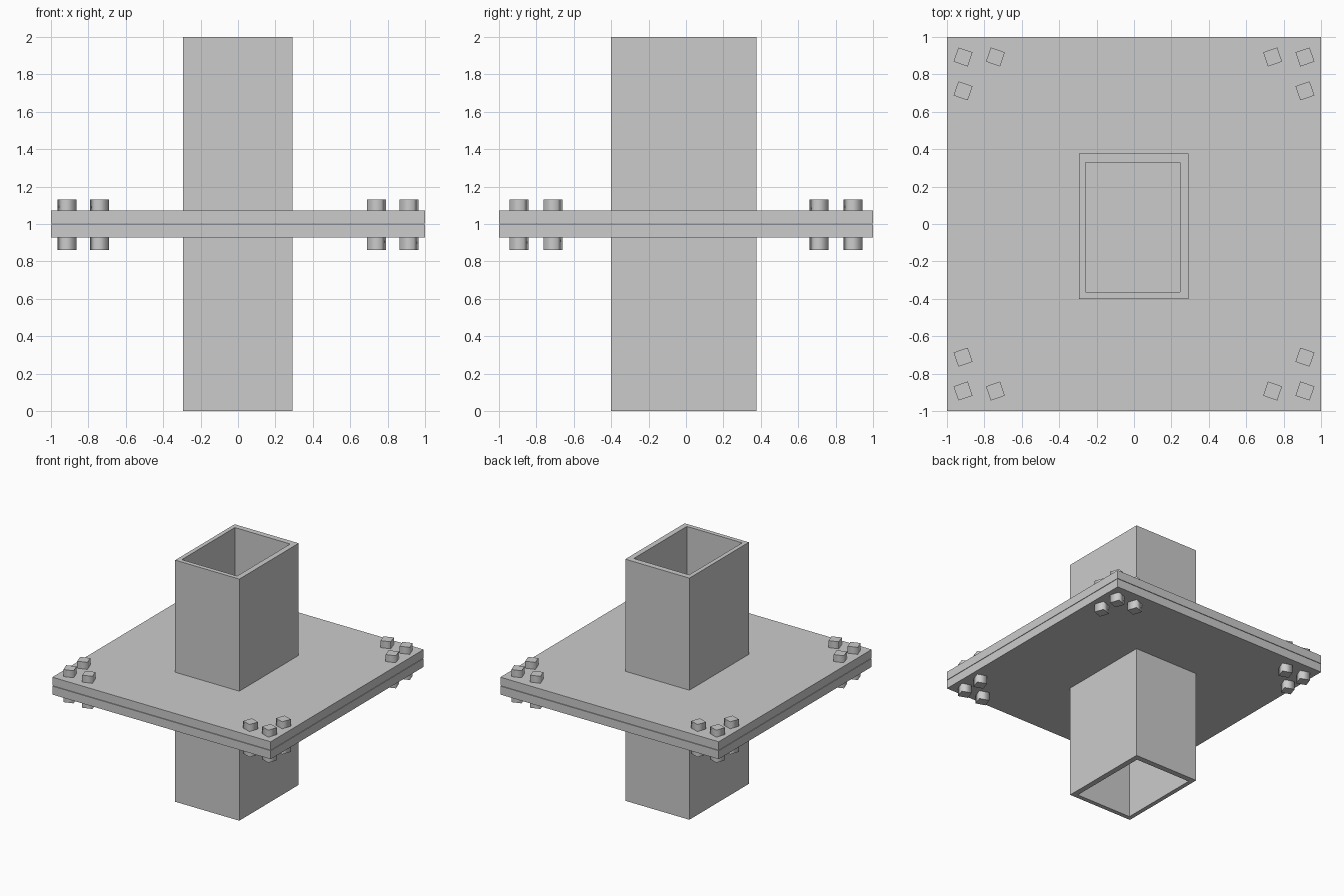
import bpy, bmesh, math
from mathutils import Matrix, Vector

if "Cube" in bpy.data.objects:
    bpy.data.objects.remove(bpy.data.objects["Cube"])

MID = 1.0        # height of the joint between the plates
GAP = 0.002      # fine seam between the plates
FACE = 0.072     # outer plate face, measured from the joint


def finish(name, bm):
    bmesh.ops.recalc_face_normals(bm, faces=bm.faces)
    mesh = bpy.data.meshes.new(name)
    bm.to_mesh(mesh)
    bm.free()
    obj = bpy.data.objects.new(name, mesh)
    bpy.context.collection.objects.link(obj)
    return obj


def plate(name, side):
    bm = bmesh.new()
    centre = Vector((0, 0, MID + side * (GAP + FACE) / 2))
    bmesh.ops.create_cube(bm, size=1, matrix=Matrix.Translation(centre)
                          @ Matrix.Diagonal((2, 2, FACE - GAP, 1)))
    return finish(name, bm)


def tube(name, z0, z1):
    # rectangular hollow section, walls slightly uneven in thickness
    def ring(x0, x1, y0, y1, z):
        return [bm.verts.new((x, y, z)) for x, y in
                ((x0, y0), (x1, y0), (x1, y1), (x0, y1))]
    bm = bmesh.new()
    outer, inner = (-0.295, 0.292, -0.40, 0.377), (-0.26, 0.247, -0.364, 0.33)
    rings = [ring(*outer, z0), ring(*outer, z1), ring(*inner, z1), ring(*inner, z0)]
    for a, b in zip(rings, rings[1:] + rings[:1]):
        for i in range(4):
            j = (i + 1) % 4
            bm.faces.new((a[i], a[j], b[j], b[i]))
    return finish(name, bm)


def bolt_heads(name, z0, z1):
    # four-sided heads, smooth around the side, mirrored into every corner
    bm = bmesh.new()
    for sx in (-1, 1):
        for sy in (-1, 1):
            for x, y in ((0.914, 0.893), (0.741, 0.893), (0.914, 0.712)):
                m = (Matrix.Translation((sx * x, sy * y, (z0 + z1) / 2))
                     @ Matrix.Rotation(sx * sy * math.radians(19) + math.pi / 4, 4, 'Z'))
                bmesh.ops.create_cone(bm, cap_ends=True, segments=4, radius1=0.0565,
                                      radius2=0.0565, depth=z1 - z0, matrix=m)
    bm.normal_update()
    for f in bm.faces:
        f.smooth = abs(f.normal.z) < 0.5
    for e in bm.edges:
        if any(not f.smooth for f in e.link_faces):
            e.smooth = False
    return finish(name, bm)


# flange plates
plate("lower_flange_plate", -1)
plate("upper_flange_plate", 1)

# column halves, closed off by the plates
tube("lower_column", 0, MID - FACE)
tube("upper_column", MID + FACE, 2)

# bolt heads and nuts
bolt_heads("lower_bolt_heads", 0.86, MID - GAP * 2)
bolt_heads("upper_bolt_heads", MID + GAP * 2, 1.13)
